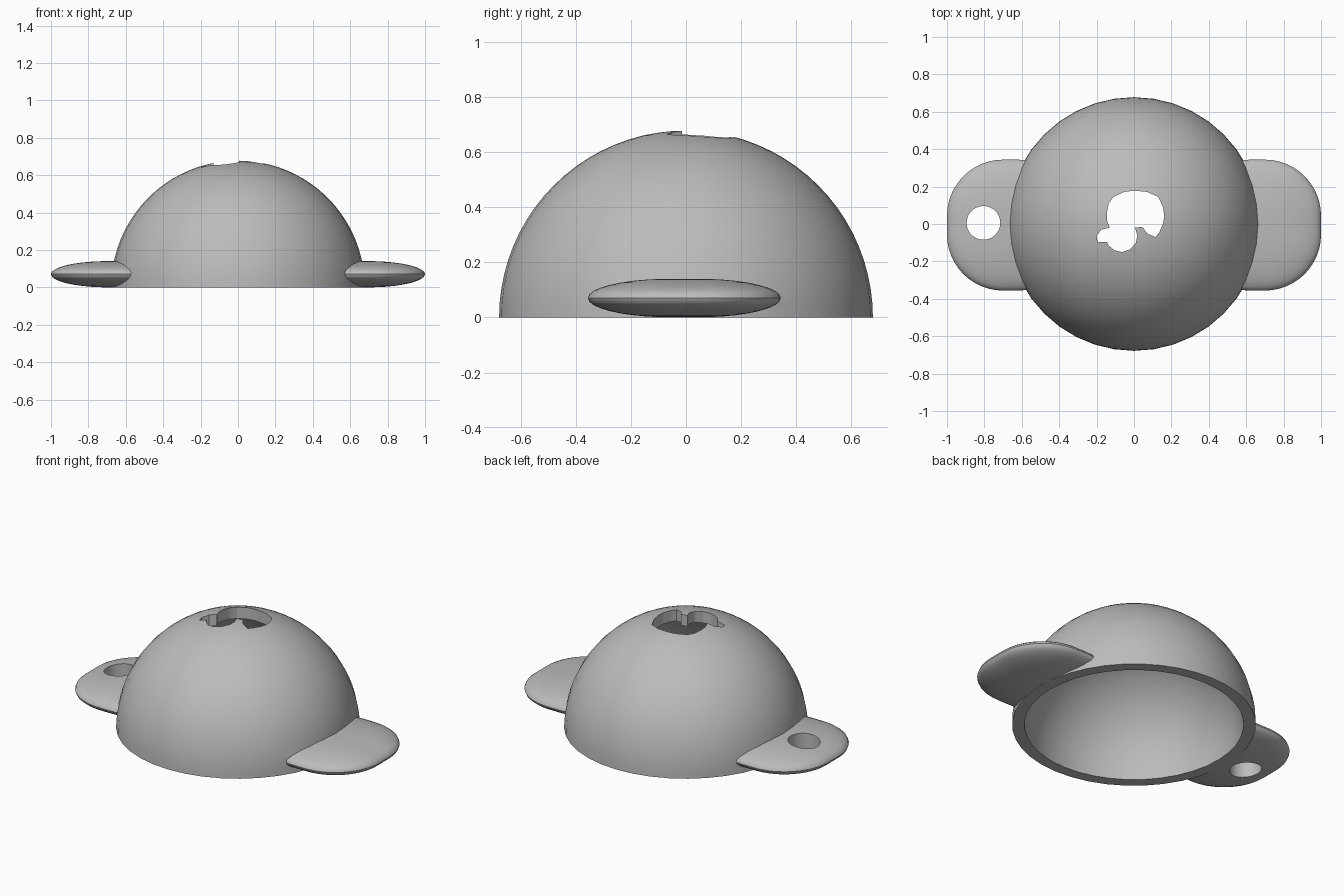
import bpy, bmesh
from math import pi, sin, cos, radians

cube = bpy.data.objects.get("Cube")
if cube:
    bpy.data.objects.remove(cube)

grey = bpy.data.materials.new("plain grey")
grey.use_nodes = True
grey.diffuse_color = (0.5, 0.5, 0.5, 1)
grey.node_tree.nodes["Principled BSDF"].inputs["Base Color"].default_value = (0.5, 0.5, 0.5, 1)

RADIUS, INNER = 0.678, 0.61


def finish(name, bm):
    bmesh.ops.recalc_face_normals(bm, faces=bm.faces)
    mesh = bpy.data.meshes.new(name)
    bm.to_mesh(mesh)
    bm.free()
    mesh.materials.append(grey)
    obj = bpy.data.objects.new(name, mesh)
    bpy.context.collection.objects.link(obj)
    return obj


def loft(name, rings):
    """Closed solid through rings of equal point count."""
    bm = bmesh.new()
    loops = [[bm.verts.new(p) for p in ring] for ring in rings]
    n = len(loops[0])
    for a, b in zip(loops, loops[1:]):
        for i in range(n):
            j = (i + 1) % n
            bm.faces.new((a[i], a[j], b[j], b[i]))
    bm.faces.new(loops[0][::-1])
    bm.faces.new(loops[-1])
    return finish(name, bm)


def prism(name, outline, z0, z1):
    return loft(name, [[(x, y, z) for x, y in outline] for z in (z0, z1)])


def ball(name, radius, half=False):
    bm = bmesh.new()
    bmesh.ops.create_uvsphere(bm, u_segments=40, v_segments=40, radius=radius)
    if half:
        cut = bmesh.ops.bisect_plane(bm, geom=bm.verts[:] + bm.edges[:] + bm.faces[:],
                                     plane_co=(0, 0, 0), plane_no=(0, 0, 1), clear_inner=True)
        bmesh.ops.holes_fill(bm, edges=[e for e in bm.edges if e.is_boundary])
    return finish(name, bm)


def tab(name, side):
    """Flat pillow: rounded rectangle with elliptical edges."""
    rings, steps, layers = [], 12, 16
    for k in range(layers + 1):
        a = -pi / 2 + pi * (0.03 + 0.94 * k / layers)
        r, z = 0.3 * cos(a), 0.0705 + 0.07 * sin(a)
        ring = []
        for q, (cx, cy) in enumerate([(0.7, 0.05), (0.62, 0.05), (0.62, -0.05), (0.7, -0.05)]):
            for s in range(steps + 1):
                t = (q + s / steps) * pi / 2
                ring.append((side * (cx + r * cos(t)), cy - 0.006 + r * sin(t), z))
        rings.append(ring)
    return loft(name, rings)


def combine(target, other, operation):
    mod = target.modifiers.new(operation, 'BOOLEAN')
    mod.object, mod.operation, mod.solver = other, operation, 'EXACT'
    bpy.context.view_layer.objects.active = target
    bpy.ops.object.modifier_apply(modifier=mod.name)
    bpy.data.objects.remove(other)


# Dome with a tab on each side
dome = ball("dome_with_tabs", RADIUS, half=True)
for side, name in ((1, "left_tab"), (-1, "right_tab")):
    combine(dome, tab(name, side), 'UNION')

# Hollow inside
combine(dome, ball("hollow_cutter", INNER), 'DIFFERENCE')

# Round hole through the right tab
circle = [(-0.805 + 0.09 * cos(2 * pi * i / 40), 0.006 + 0.09 * sin(2 * pi * i / 40)) for i in range(40)]
combine(dome, prism("tab_hole_cutter", circle, -0.2, 0.3), 'DIFFERENCE')

# Irregular opening in the crown
opening = [(-.13, -.02), (-.145, .02), (-.145, .06), (-.135, .11), (-.11, .145), (-.05, .172),
           (0, .178), (.07, .172), (.13, .145), (.155, .09), (.162, .04), (.155, 0), (.135, -.045),
           (.115, -.07), (.07, -.05), (.045, -.015), (.005, -.02), (.018, -.06), (.01, -.1),
           (-.02, -.135), (-.065, -.15), (-.105, -.14), (-.135, -.115), (-.145, -.095),
           (-.195, -.095), (-.2, -.065), (-.175, -.03)]
combine(dome, prism("crown_cutter", opening, 0.3, 0.9), 'DIFFERENCE')

# Smooth surfaces with crisp edges
bpy.ops.object.select_all(action='DESELECT')
dome.select_set(True)
bpy.context.view_layer.objects.active = dome
bpy.ops.object.shade_smooth_by_angle(angle=radians(30))
